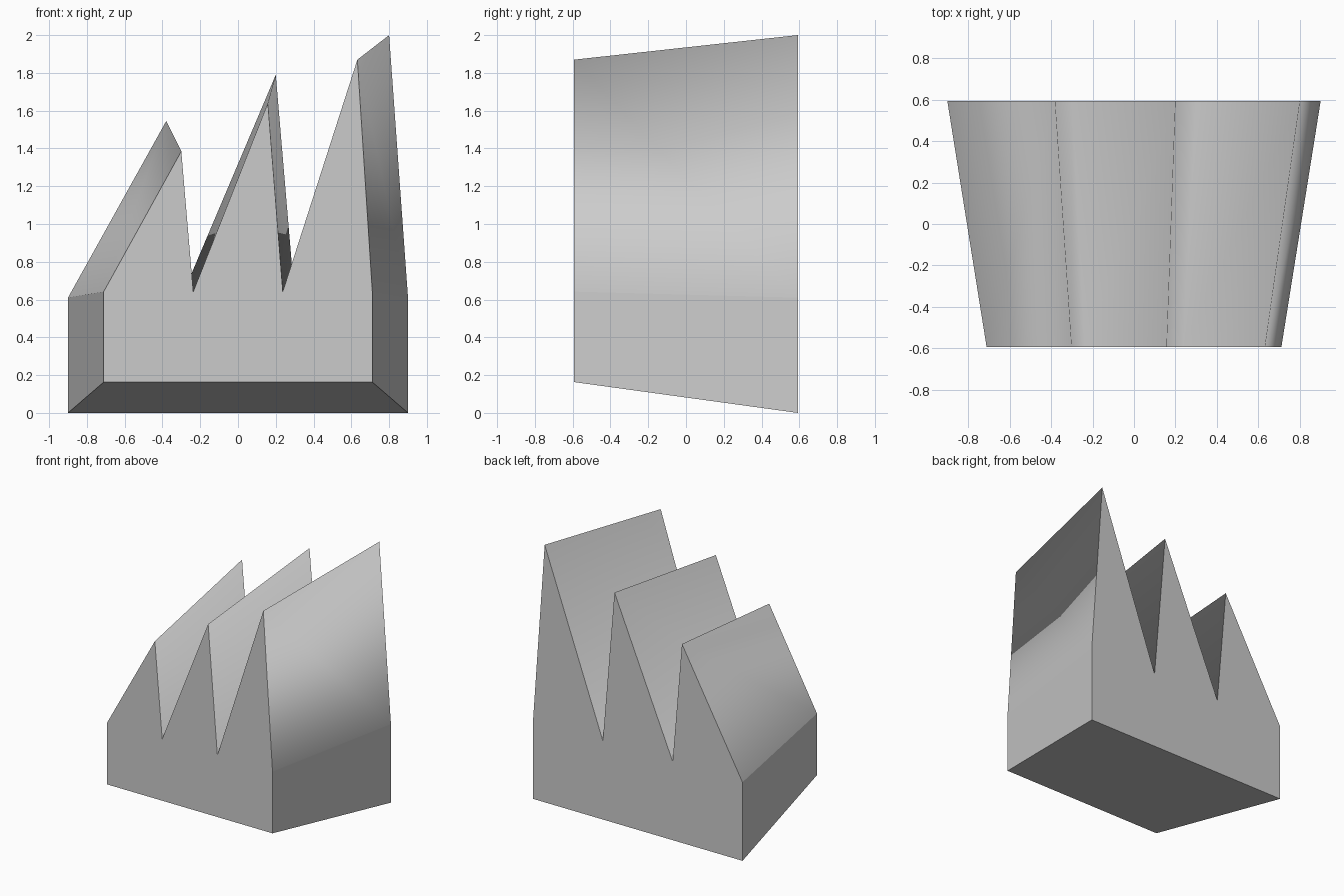
import bpy, bmesh

if "Cube" in bpy.data.objects:
    bpy.data.objects.remove(bpy.data.objects["Cube"])

DEPTH = 0.592

# Widths of the base, ridge and valley points on the back end; the front is narrower
XS = [-0.9, -0.9, -0.38, -0.30, 0.20, 0.30, 0.80, 0.9, 0.9]
BACK_Z = [0, 0.61, 1.545, 0.61, 1.79, 0.61, 2.0, 0.61, 0]
FRONT_Z = [0.163, 0.642, 1.385, 0.642, 1.64, 0.642, 1.87, 0.642, 0.163]
TAPER = 0.79


def toothed_block(name):
    bm = bmesh.new()
    front = [bm.verts.new((x * TAPER, -DEPTH, z)) for x, z in zip(XS, FRONT_Z)]
    back = [bm.verts.new((x, DEPTH, z)) for x, z in zip(XS, BACK_Z)]
    n = len(XS)
    # Flat end faces
    bm.faces.new(front)
    bm.faces.new(back)
    # Base walls, underside and softly shaded tooth flanks
    flanks = []
    for i in range(n):
        j = (i + 1) % n
        face = bm.faces.new((front[i], front[j], back[j], back[i]))
        if 1 <= i <= 6:
            flanks.append(face)
    bmesh.ops.recalc_face_normals(bm, faces=bm.faces[:])
    for face in flanks:
        face.smooth = True
    # Keep every border of the tooth strip crisp
    for edge in bm.edges:
        if not all(f.smooth for f in edge.link_faces):
            edge.smooth = False
    mesh = bpy.data.meshes.new(name)
    bm.to_mesh(mesh)
    bm.free()
    obj = bpy.data.objects.new(name, mesh)
    bpy.context.collection.objects.link(obj)
    return obj


toothed_block("toothed_block")
